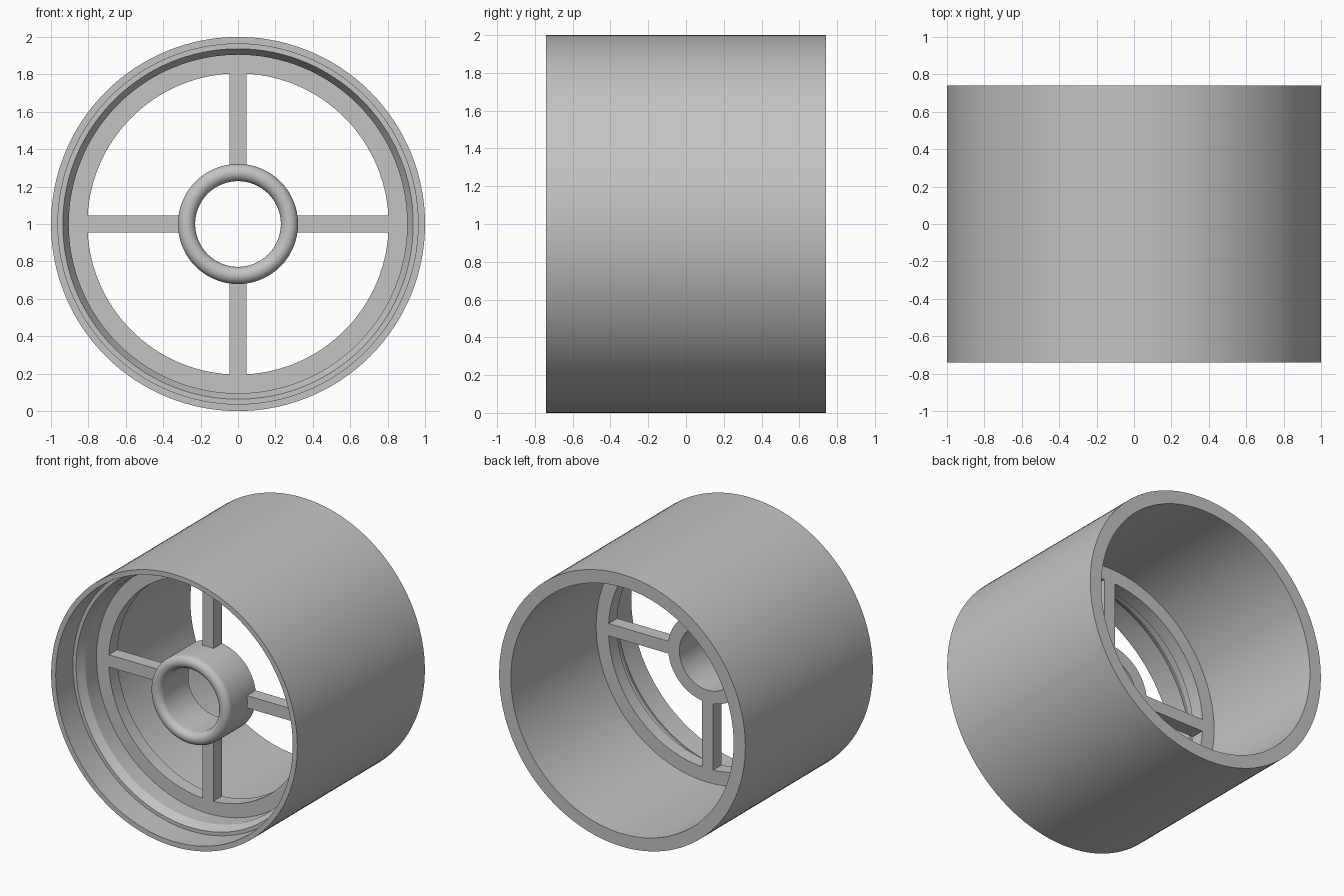
import bpy
import bmesh
import math
from mathutils import Matrix, Vector

cube = bpy.data.objects.get("Cube")
if cube:
    bpy.data.objects.remove(cube, do_unlink=True)

SEGMENTS = 128
AXIS_Z = 1.0
HALF = 0.74          # half of the drum length

grey = bpy.data.materials.new("plain grey")
grey.use_nodes = True
COLOUR = (0.55, 0.55, 0.55, 1)
grey.diffuse_color = COLOUR
grey.node_tree.nodes["Principled BSDF"].inputs["Base Color"].default_value = COLOUR


def finish(name, bm):
    bmesh.ops.recalc_face_normals(bm, faces=bm.faces)
    mesh = bpy.data.meshes.new(name)
    bm.to_mesh(mesh)
    bm.free()
    mesh.materials.append(grey)
    obj = bpy.data.objects.new(name, mesh)
    bpy.context.collection.objects.link(obj)
    return obj


def lathe(name, profile):
    """Spin a closed (radius, y) profile around the drum axis."""
    bm = bmesh.new()
    verts = [bm.verts.new((r, y, AXIS_Z)) for r, y in profile]
    edges = [bm.edges.new((v, verts[i - 1])) for i, v in enumerate(verts)]
    bmesh.ops.spin(bm, geom=verts + edges, cent=(0, 0, AXIS_Z), axis=(0, 1, 0),
                   angle=math.tau, steps=SEGMENTS, use_merge=True)
    bmesh.ops.remove_doubles(bm, verts=bm.verts, dist=1e-5)
    obj = finish(name, bm)
    bpy.ops.object.select_all(action="DESELECT")
    obj.select_set(True)
    bpy.context.view_layer.objects.active = obj
    bpy.ops.object.shade_smooth_by_angle(angle=math.radians(25))
    return obj


# Drum with a stepped, chamfered front mouth and an inner support ring
WEB_FRONT, WEB_BACK = -0.35, -0.25
BORE = 0.905
lathe("drum_shell", [
    (1.0, -HALF), (1.0, HALF), (BORE, HALF),
    (BORE, WEB_BACK), (0.805, WEB_BACK), (0.805, WEB_FRONT), (BORE, WEB_FRONT),
    (BORE, -0.48), (0.937, -0.54), (0.963, -0.54), (0.963, -HALF),
])

# Hub sleeve with a rounded front lip
LIP_Y, LIP_R, HUB_R = -0.53, 0.046, 0.275
lip = [(HUB_R + LIP_R * math.cos(a), LIP_Y - LIP_R * math.sin(a))
       for a in (math.pi * i / 16 for i in range(17))]
lathe("hub_sleeve", lip + [(HUB_R - LIP_R, WEB_BACK), (HUB_R + LIP_R, WEB_BACK)])

# Four square spokes joining hub and ring
INNER, OUTER, WIDTH = 0.315, 0.81, 0.09
for i, name in enumerate(("left_spoke", "top_spoke", "right_spoke", "bottom_spoke")):
    bm = bmesh.new()
    size = Matrix.Diagonal((OUTER - INNER, WEB_BACK - WEB_FRONT, WIDTH, 1))
    place = Matrix.Translation(((INNER + OUTER) / 2, (WEB_FRONT + WEB_BACK) / 2, 0))
    turn = Matrix.Rotation(-i * math.pi / 2, 4, "Y")
    lift = Matrix.Translation(Vector((0, 0, AXIS_Z)))
    bmesh.ops.create_cube(bm, size=1, matrix=lift @ turn @ place @ size)
    finish(name, bm)
